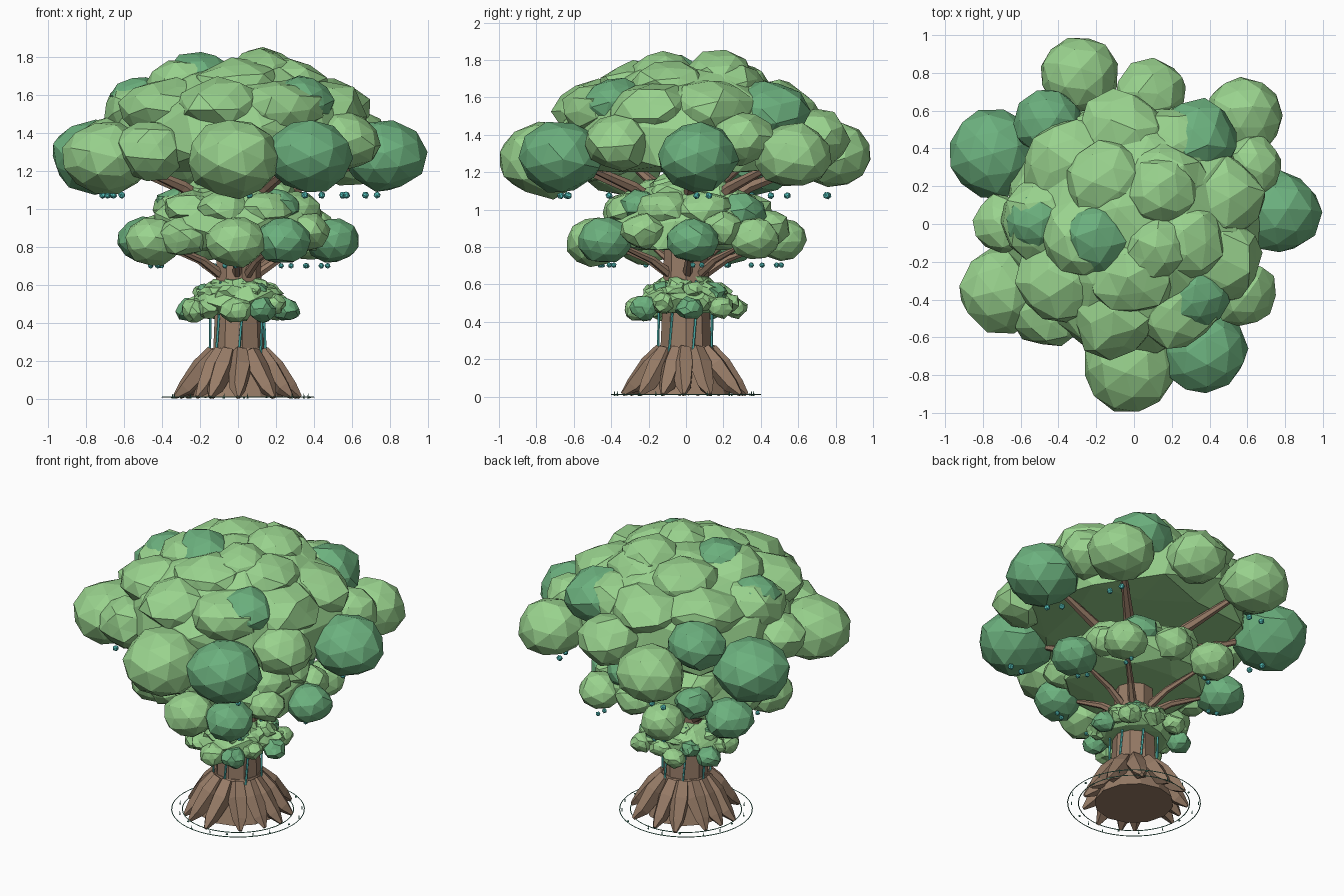
import bpy, bmesh, random
from math import sin, cos, pi, tau
from mathutils import Vector, Matrix

if "Cube" in bpy.data.objects:
    bpy.data.objects.remove(bpy.data.objects["Cube"])

random.seed(7)


def material(name, rgb):
    m = bpy.data.materials.new(name)
    m.diffuse_color = (*rgb, 1)
    m.use_nodes = True
    m.node_tree.nodes["Principled BSDF"].inputs["Base Color"].default_value = m.diffuse_color
    return m


LIGHT = material("light leaf", (0.32, 0.65, 0.27))
DARK = material("dark leaf", (0.15, 0.44, 0.21))
BARK = material("bark", (0.31, 0.20, 0.135))
TEAL = material("teal", (0.10, 0.60, 0.56))
MOSS = material("moss", (0.10, 0.36, 0.25))


def finish(bm, name, mat):
    me = bpy.data.meshes.new(name)
    bmesh.ops.recalc_face_normals(bm, faces=bm.faces)
    bm.to_mesh(me)
    bm.free()
    me.materials.append(mat)
    ob = bpy.data.objects.new(name, me)
    bpy.context.collection.objects.link(ob)
    return ob


def blob(bm, centre, radii, jitter=0.0, sub=2, floor=-2.0):
    """Faceted ball with random bumps; 'floor' flattens the underside."""
    vs = bmesh.ops.create_icosphere(bm, subdivisions=sub, radius=1)["verts"]
    spin = Matrix.Rotation(random.uniform(0, tau), 3, 'Z') @ Matrix.Rotation(random.uniform(0, pi), 3, 'X')
    for v in vs:
        p = spin @ v.co * (1 + random.uniform(-jitter, jitter))
        p.z = max(p.z, floor)
        v.co = Vector(centre) + Vector(p[i] * radii[i] for i in range(3))


def tube(bm, path, radii, sides):
    """Tapered limb along a path of points."""
    path = [Vector(p) for p in path]
    rings = []
    for i, (p, r) in enumerate(zip(path, radii)):
        d = (path[min(i + 1, len(path) - 1)] - path[max(i - 1, 0)]).normalized()
        a = d.cross(Vector((0, 0, 1)))
        a = a.normalized() if a.length > 1e-3 else Vector((1, 0, 0))
        b = a.cross(d)
        rings.append([bm.verts.new(p + r * (a * cos(tau * k / sides) + b * sin(tau * k / sides)))
                      for k in range(sides)])
    for lo, hi in zip(rings, rings[1:]):
        for k in range(sides):
            n = (k + 1) % sides
            bm.faces.new((lo[k], lo[n], hi[n], hi[k]))
    bm.faces.new(rings[0])
    bm.faces.new(rings[-1])


def polar(r, a, z):
    return (r * cos(a), r * sin(a), z)


# Leaf clumps of the full-size canopy: x, y, z, radius, dark
OUTER = [(-.29, .79, 1.29, .21, 0), (.58, .57, 1.29, .21, 0), (.77, .06, 1.28, .22, 1),
         (.37, -.67, 1.28, .23, 1), (-.02, -.75, 1.27, .25, 0), (-.69, -.35, 1.27, .235, 0),
         (-.75, .37, 1.28, .235, 1)]
INNER = [(-.45, .53, 1.43, .18, 1), (.09, .68, 1.38, .19, 0), (.62, .30, 1.38, .17, 0),
         (.57, -.36, 1.36, .18, 0), (-.69, 0, 1.35, .16, 0), (-.45, -.47, 1.31, .19, 0),
         (.33, .45, 1.51, .21, 1), (-.52, .02, 1.57, .16, 1), (.33, -.38, 1.56, .17, 1),
         (-.20, -.08, 1.67, .19, 1), (.14, .17, 1.69, .19, 0), (.12, -.13, 1.69, .18, 0)]


def canopy(name, s, dz, jitter, full):
    light, dark, wood, fruit = (bmesh.new() for _ in range(4))
    at = lambda x, y, z: (x * s, y * s, z * s + dz)
    # Lumpy central dome with a flat underside
    blob(light, at(0, 0, 1.38), (.71 * s, .71 * s, .40 * s), jitter, 2, -.45)
    # Shallow light lumps over the dome
    for n, r, z, size, off in ((9, .47, 1.53, .21, .3), (5, .26, 1.64, .20, .9)):
        for i in range(n):
            a = tau * i / n + off
            blob(light, at(*polar(r, a, z)), (size * s * 1.15, size * s * 1.15, size * s * .75), jitter * 2)
    # Distinct clumps: smooth ones on the rim, rougher ones on top
    for x, y, z, r, d in OUTER + INNER:
        rough = jitter * (1 if z < 1.3 else 1.6)
        blob(dark if d else light, at(x, y, z), (r * s, r * s, r * s * .84), rough)
    # Branches reaching to the outer clumps, berries hanging below
    if full:
        for x, y, z, r, d in OUTER:
            tube(wood, [at(x * .08, y * .08, .94), at(x * .42, y * .42, 1.12), at(x * .82, y * .82, 1.24)],
                 [.045 * s, .032 * s, .018 * s], 6)
            for k in range(2):
                a = random.uniform(0, tau)
                blob(fruit, at(x * .95 + .09 * k * cos(a), y * .95 + .09 * k * sin(a), 1.075),
                     (.008 + .012 * s,) * 3, 0, 1)
        finish(wood, name + "_branches", BARK)
        finish(fruit, name + "_berries", TEAL)
    else:
        wood.free()
        fruit.free()
    finish(light, name + "_light_leaves", LIGHT)
    finish(dark, name + "_dark_leaves", DARK)


canopy("upper_canopy", 1.0, 0, .05, True)
canopy("middle_canopy", .645, .01, .06, True)
canopy("lower_canopy", .33, .05, .14, False)

# Trunk and flared base
bm = bmesh.new()
tube(bm, [(0, 0, .27), (0, 0, .45), (0, 0, .75), (0, 0, 1.25)], [.138, .13, .12, .09], 9)
finish(bm, "trunk", BARK)
bm = bmesh.new()
tube(bm, [(0, 0, .01), (0, 0, .13), (0, 0, .27)], [.24, .20, .14], 12)
finish(bm, "trunk_base", BARK)

# Roots spreading around the base
bm = bmesh.new()
N = 13
for i in range(N):
    a = tau * (i + random.uniform(-.2, .2)) / N
    k = random.uniform(.95, 1.07)
    b = a + random.uniform(-.08, .08)
    tube(bm, [polar(.125, a, .25), polar(.185 * k, a, .165), polar(.27 * k, b, .06), polar(.325 * k, b, .012)],
         [.045, .062, .045, .012], 5)
for v in bm.verts:
    v.co.z = max(v.co.z, 0)
finish(bm, "roots", BARK)

# Hanging vines beside the trunk
bm = bmesh.new()
for i in range(7):
    a = tau * i / 7 + .25
    tube(bm, [polar(.15, a, .24), polar(.147, a + .12, .44), polar(.14, a + .15, .62)], [.007] * 3, 5)
finish(bm, "hanging_vines", TEAL)

# Two thin rings on the ground
for name, r in (("outer_ground_ring", .40), ("inner_ground_ring", .335)):
    bpy.ops.mesh.primitive_torus_add(major_radius=r, minor_radius=.003, major_segments=48,
                                     minor_segments=4, location=(0, 0, .012))
    ring = bpy.context.object
    ring.name = name
    ring.data.materials.append(MOSS)

# Small sprouts and pebbles between the rings
bm = bmesh.new()
for i in range(18):
    a = tau * i / 18 + random.uniform(-.1, .1)
    r = random.uniform(.345, .39)
    if i % 3:
        tube(bm, [polar(r, a, .004), polar(r, a, .03)], [.005, .001], 4)
    else:
        blob(bm, polar(r, a, .012), (.008, .008, .006), 0, 1)
finish(bm, "ground_sprouts", MOSS)
